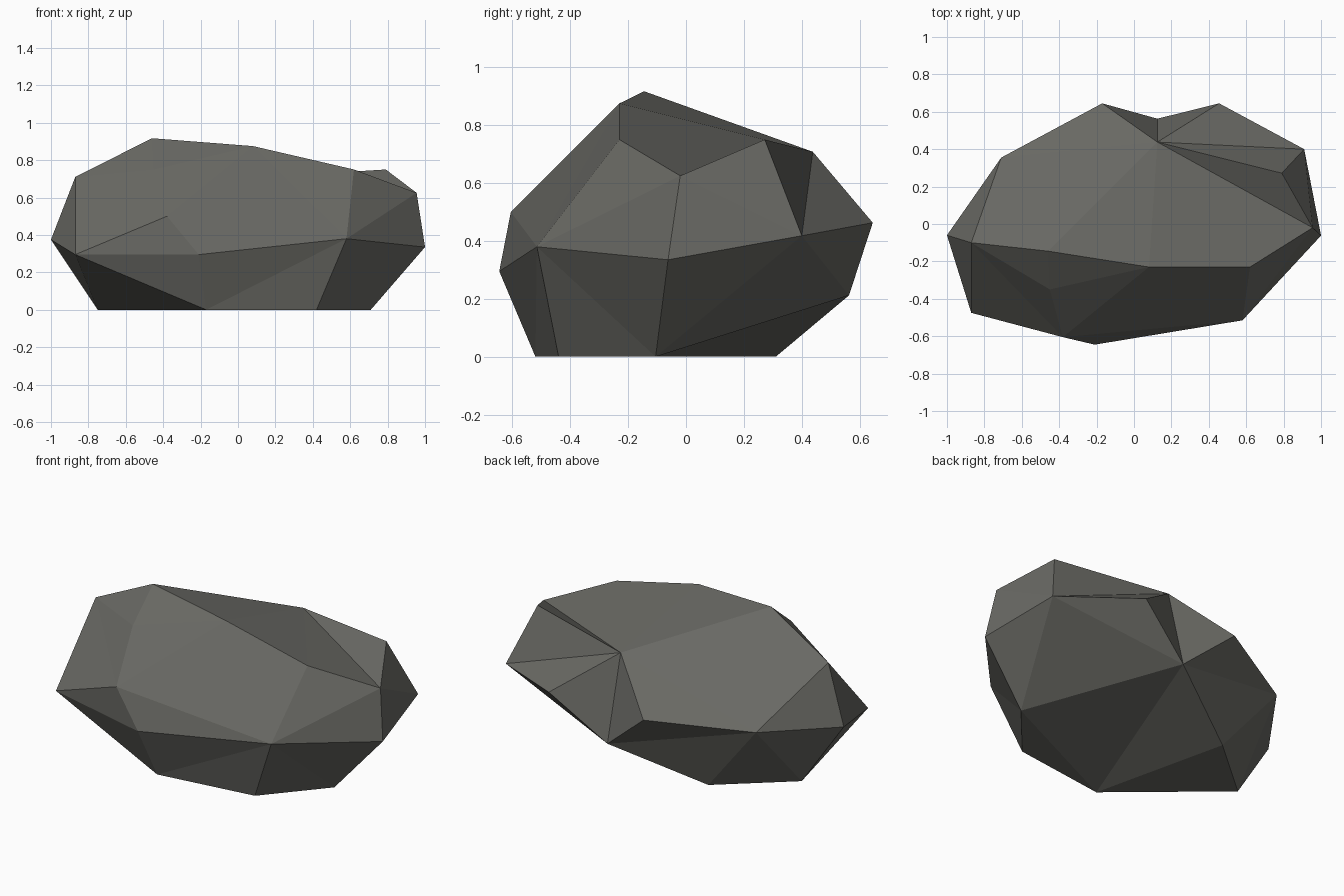
import bpy, bmesh

if "Cube" in bpy.data.objects:
    bpy.data.objects.remove(bpy.data.objects["Cube"])

# Corner points of the boulder, grouped by level
ground = dict(T=(-.17, -.52, 0), W=(.42, -.44, 0), X=(.71, -.105, 0),
              U=(-.365, .31, 0), V=(-.75, -.02, 0))
waist = dict(A=(-1, -.06, .375), J=(-.87, -.475, .295), I=(-.21, -.645, .295),
             H=(.58, -.515, .38), G=(1, -.062, .335), N=(.91, .4, .418),
             O=(.455, .645, .463), Q=(.125, .563, .212), P=(-.17, .645, .463),
             S=(-.71, .355, .422))
crown = dict(K=(-.38, -.605, .5), L=(-.45, -.35, .75), B=(-.87, -.1, .71),
             C=(-.46, -.145, .917), D=(.08, -.23, .875), E=(.62, -.23, .75),
             F=(.955, -.02, .625), M=(.79, .272, .75), R=(.125, .438, .708))

# Facets as triangle fans: first letter is the hub, the rest is its rim
fans = ["RCBSPQONMFEDC",          # top and back notch
        "KJBLDHIJ", "LBCD",       # front slope
        "HDEFGXWTIHT"[:8],        # front right corner
        "AJBSVJ",                 # left end
        "TVJIHW", "TUV", "TWXQU", # lower front and underside
        "NFGXQO", "NFM",          # right end
        "SPQUV"]                  # back left

bm = bmesh.new()
v = {k: bm.verts.new(p) for k, p in {**ground, **waist, **crown}.items()}
done = set()
for fan in fans:
    for a, b in zip(fan[1:], fan[2:]):
        key = frozenset((fan[0], a, b))
        if len(key) == 3 and key not in done:
            done.add(key)
            bm.faces.new([v[k] for k in (fan[0], a, b)])
bmesh.ops.recalc_face_normals(bm, faces=bm.faces[:])

mesh = bpy.data.meshes.new("boulder")
bm.to_mesh(mesh)
bm.free()
boulder = bpy.data.objects.new("boulder", mesh)
bpy.context.collection.objects.link(boulder)

# Single warm grey stone colour
stone = bpy.data.materials.new("grey stone")
stone.diffuse_color = (.141, .141, .127, 1)
stone.use_nodes = True
stone.node_tree.nodes["Principled BSDF"].inputs["Base Color"].default_value = stone.diffuse_color
mesh.materials.append(stone)
